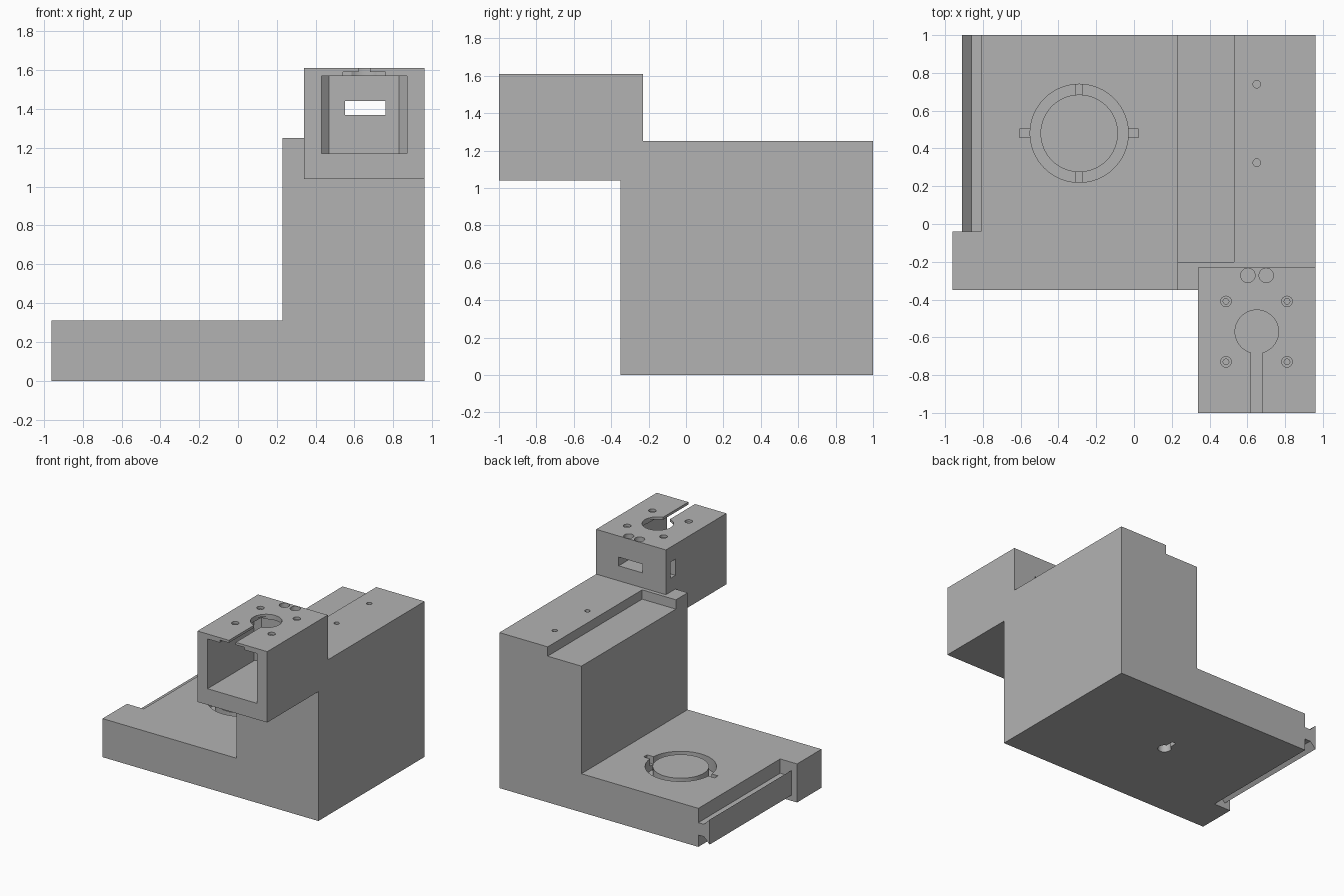
import bpy, bmesh, math
from mathutils import Matrix, Vector

if "Cube" in bpy.data.objects:
    bpy.data.objects.remove(bpy.data.objects["Cube"], do_unlink=True)

grey = bpy.data.materials.new("plain grey")
grey.use_nodes = True
colour = (0.45, 0.45, 0.45, 1)
grey.diffuse_color = colour
grey.node_tree.nodes["Principled BSDF"].inputs["Base Color"].default_value = colour


def make(name, bm):
    bmesh.ops.recalc_face_normals(bm, faces=bm.faces)
    mesh = bpy.data.meshes.new(name)
    bm.to_mesh(mesh)
    bm.free()
    mesh.materials.append(grey)
    ob = bpy.data.objects.new(name, mesh)
    bpy.context.collection.objects.link(ob)
    return ob


def prism(name, points, start, along):
    """Extrude a closed outline, given as 3D points, along a vector."""
    bm = bmesh.new()
    face = bm.faces.new([bm.verts.new(Vector(p) + Vector(start)) for p in points])
    ext = bmesh.ops.extrude_face_region(bm, geom=[face])
    moved = [v for v in ext["geom"] if isinstance(v, bmesh.types.BMVert)]
    bmesh.ops.translate(bm, verts=moved, vec=along)
    return make(name, bm)


def side_prism(name, xz, y0, y1):
    return prism(name, [(x, 0, z) for x, z in xz], (0, y0, 0), (0, y1 - y0, 0))


def plan_prism(name, xy, z0, z1):
    return prism(name, [(x, y, 0) for x, y in xy], (0, 0, z0), (0, 0, z1 - z0))


def box(name, xs, ys, zs):
    (a, b), (c, d) = xs, ys
    return plan_prism(name, [(a, c), (b, c), (b, d), (a, d)], *zs)


def rod(name, x, y, r, z0, z1, sides=32):
    bm = bmesh.new()
    bmesh.ops.create_cone(bm, cap_ends=True, segments=sides, radius1=r, radius2=r,
                          depth=z1 - z0, matrix=Matrix.Translation((x, y, (z0 + z1) / 2)))
    return make(name, bm)


def combine(target, tool, operation="DIFFERENCE"):
    """Apply a boolean and discard the tool."""
    mod = target.modifiers.new("boolean", "BOOLEAN")
    mod.operation, mod.solver, mod.object = operation, "EXACT", tool
    graph = bpy.context.evaluated_depsgraph_get()
    mesh = bpy.data.meshes.new_from_object(target.evaluated_get(graph))
    target.modifiers.clear()
    target.data = mesh
    bpy.data.objects.remove(tool, do_unlink=True)


def cut(target, *tools):
    for tool in tools:
        combine(target, tool)


# Base plate and column as one L-shaped block
stand = side_prism("stand", [(-.96, 0), (.96, 0), (.96, 1.25), (.23, 1.25),
                             (.23, .31), (-.96, .31)], -.35, 1)

# Head block joined to the column
combine(stand, box("head", (.34, .96), (-1, -.23), (1.04, 1.61)), "UNION")

# Lowered ledge along the column top
cut(stand, box("ledge", (.1, .53), (-.2, 1.1), (1.175, 1.4)))

# Dovetail rail along the outer edge of the base
cut(stand, side_prism("rail_cutter", [
    (-.81, .4), (-.81, .195), (-.86, .195), (-.91, .245), (-.91, .045), (-.86, .095),
    (-.81, .095), (-.81, -.1), (-1.1, -.1), (-1.1, .4)], -.04, 1.1))

# Ring groove with low ribs and two side notches
cx, cy = -.29, .48
ring = rod("ring_cutter", cx, cy, .26, .21, .4, 64)
cut(ring, rod("core", cx, cy, .205, .1, .5, 64),
    box("ribs", (cx - .02, cx + .02), (cy - .4, cy + .4), (.1, .26)))
cut(stand, ring)
for s in (-1, 1):
    xs = sorted((cx + s * .235, cx + s * .315))
    cut(stand, box("notch", xs, (cy - .022, cy + .022), (.25, .4)))

# Keyhole under the base
cut(stand, rod("keyhole", 0, .35, .05, -.1, .1),
    box("keyhole_slot", (-.018, .018), (.35, .46), (-.1, .1)))

# Screw holes in the column top
for y in (.325, .74):
    cut(stand, rod("column_hole", .65, y, .02, 1.05, 1.4, 24))

# Head cavity with bevelled rear corners, plus the ceiling channel
cut(stand,
    plan_prism("cavity", [(.43, -1.1), (.87, -1.1), (.87, -.41), (.83, -.37),
                          (.47, -.37), (.43, -.41)], 1.17, 1.57),
    box("ceiling_channel", (.54, .76), (-1.1, -.475), (1.5, 1.59)))

# Round opening and slot through the head top
cut(stand, rod("top_opening", .65, -.57, .115, 1.5, 1.7, 48),
    box("top_slot", (.62, .68), (-1.1, -.6), (1.5, 1.7)))

# Rear window and side pocket
cut(stand, box("rear_window", (.55, .76), (-.45, -.1), (1.37, 1.44)),
    box("side_pocket", (.2, .45), (-.35, -.29), (1.36, 1.49)))

# Counterbored screw holes and rear sockets in the head top
for x in (.487, .81):
    for y in (-.73, -.41):
        cut(stand, rod("counterbore", x, y, .028, 1.59, 1.7, 24),
            rod("screw_hole", x, y, .015, 1.5, 1.7, 24))
for x in (.603, .7):
    cut(stand, rod("socket", x, -.272, .038, 1.49, 1.7))

# Smooth the round walls, keep edges crisp
bpy.ops.object.select_all(action="DESELECT")
stand.select_set(True)
bpy.context.view_layer.objects.active = stand
bpy.ops.object.shade_smooth_by_angle(angle=math.radians(30))
